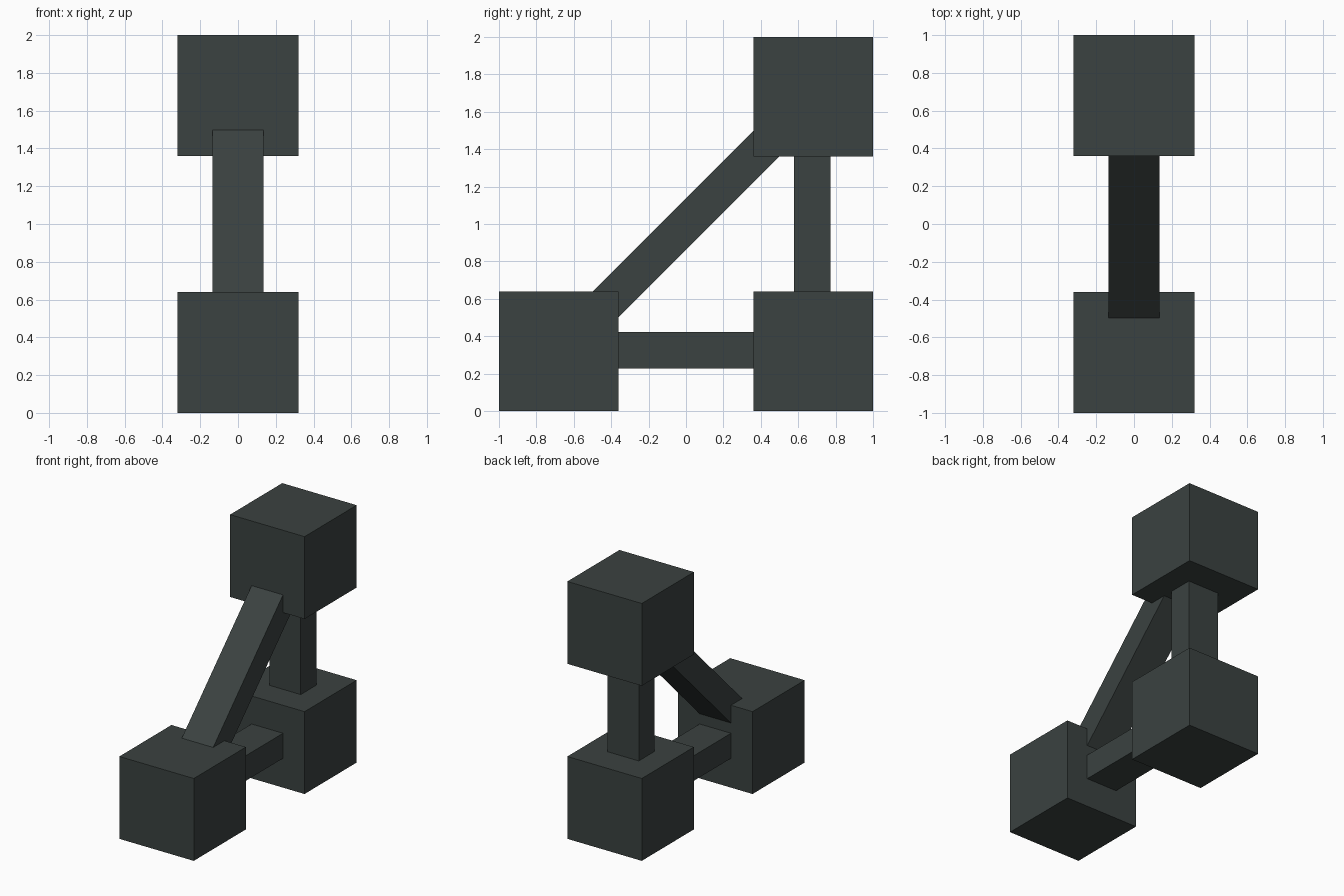
import bpy, math

if "Cube" in bpy.data.objects:
    bpy.data.objects.remove(bpy.data.objects["Cube"])

mat = bpy.data.materials.new("dark slate")
mat.diffuse_color = (0.043, 0.054, 0.052, 1)
mat.use_nodes = True
mat.node_tree.nodes["Principled BSDF"].inputs["Base Color"].default_value = mat.diffuse_color


def box(name, center, size, tilt=0.0):
    bpy.ops.mesh.primitive_cube_add(size=1, location=center, rotation=(tilt, 0, 0))
    ob = bpy.context.object
    ob.name = name
    ob.scale = size
    bpy.ops.object.transform_apply(location=False, rotation=True, scale=True)
    ob.data.materials.append(mat)
    return ob


CUBE = 0.64            # block edge length
HALF = CUBE / 2
FAR = 1 - HALF         # block centre offset
W, T = 0.27, 0.195     # bar width and thickness

# Three corner blocks
box("front_block", (0, -FAR, HALF), (CUBE,) * 3)
box("rear_block", (0, FAR, HALF), (CUBE,) * 3)
box("top_block", (0, FAR, 2 - HALF), (CUBE,) * 3)

# Connecting bars, sunk slightly into the blocks
span = 2 * FAR - CUBE + 0.1
box("base_bar", (0, 0, 0.325), (W, span, T))
box("upright_bar", (0, 0.675, 1), (W, T, span))
box("diagonal_brace", (0, 0, 1), (W, 1.5, T), math.radians(45))
